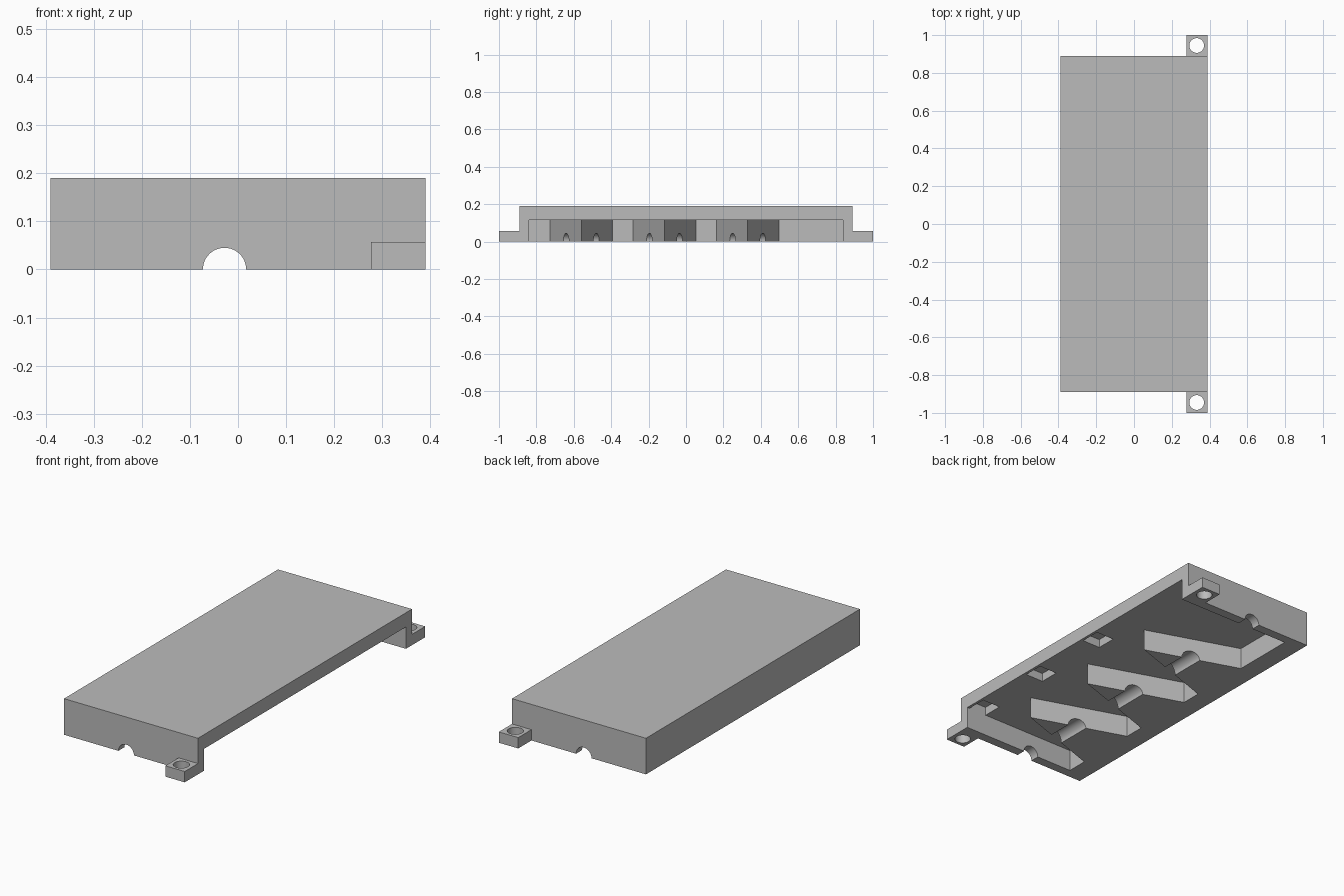
import bpy
import bmesh
import math
from mathutils import Matrix

cube = bpy.data.objects.get("Cube")
if cube:
    bpy.data.objects.remove(cube, do_unlink=True)

# Single flat material
GREY = (0.5, 0.5, 0.5, 1.0)
mat = bpy.data.materials.new("plain_grey")
mat.use_nodes = True
mat.diffuse_color = GREY
mat.node_tree.nodes["Principled BSDF"].inputs["Base Color"].default_value = GREY


def finish(name, bm):
    bmesh.ops.recalc_face_normals(bm, faces=bm.faces)
    mesh = bpy.data.meshes.new(name)
    bm.to_mesh(mesh)
    bm.free()
    mesh.materials.append(mat)
    obj = bpy.data.objects.new(name, mesh)
    bpy.context.collection.objects.link(obj)
    return obj


def prism(name, outline, z0, z1):
    """Extrude a plan outline between two heights."""
    bm = bmesh.new()
    face = bm.faces.new([bm.verts.new((x, y, z0)) for x, y in outline])
    top = bmesh.ops.extrude_face_region(bm, geom=[face])["geom"]
    verts = [v for v in top if isinstance(v, bmesh.types.BMVert)]
    bmesh.ops.translate(bm, verts=verts, vec=(0, 0, z1 - z0))
    return finish(name, bm)


def box(name, x0, x1, y0, y1, z0, z1):
    return prism(name, [(x0, y0), (x1, y0), (x1, y1), (x0, y1)], z0, z1)


def cylinder(name, centre, radius, length, along_y=False):
    bm = bmesh.new()
    turn = Matrix.Rotation(math.pi / 2 if along_y else 0, 4, "X")
    bmesh.ops.create_cone(bm, cap_ends=True, segments=48, radius1=radius,
                          radius2=radius, depth=length,
                          matrix=Matrix.Translation(centre) @ turn)
    return finish(name, bm)


def cut(target, cutter):
    """Subtract the cutter from the target and discard it."""
    cutter.hide_render = True
    mod = target.modifiers.new("cut", "BOOLEAN")
    mod.operation = "DIFFERENCE"
    mod.solver = "EXACT"
    mod.object = cutter
    bpy.context.view_layer.objects.active = target
    bpy.ops.object.modifier_apply(modifier=mod.name)
    bpy.data.objects.remove(cutter, do_unlink=True)


def shade(obj):
    bpy.ops.object.select_all(action="DESELECT")
    obj.select_set(True)
    bpy.context.view_layer.objects.active = obj
    bpy.ops.object.shade_smooth_by_angle(angle=math.radians(30))


HALF_X, END_Y, TOP = 0.39, 0.89, 0.19
INNER_Y, CEILING, BACK_X = 0.84, 0.115, -0.284
PITCH = 0.445
RIB_Y = [-0.56 + PITCH * i for i in range(3)]

# Housing block
housing = box("housing", -HALF_X, HALF_X, -END_Y, END_Y, 0, TOP)

# Cavity open on the underside and one long side, leaving triangular ribs
outline = [(0.5, -INNER_Y), (BACK_X, -INNER_Y)]
for y in RIB_Y:
    outline += [(BACK_X, y - 0.168), (0.21, y), (BACK_X, y + 0.168)]
outline += [(BACK_X, INNER_Y), (0.5, INNER_Y)]
cut(housing, prism("cavity_cutter", outline, -0.1, CEILING))

# Square pits in the cavity ceiling, between the ribs
for y in RIB_Y:
    cut(housing, box("pit_cutter", 0.27, 0.376, y - 0.28, y - 0.172, 0.06, 0.16))

# Half-round groove running through the end walls and ribs
cut(housing, cylinder("groove_cutter", (-0.028, 0, 0), 0.045, 2.2, along_y=True))
shade(housing)

# Screw tabs at both ends
for side, name in ((-1, "front_tab"), (1, "back_tab")):
    tab = box(name, 0.277, HALF_X, *sorted((side * END_Y, side)), 0, 0.057)
    cut(tab, cylinder("hole_cutter", (0.332, side * 0.945, 0.03), 0.039, 0.3))
    shade(tab)
